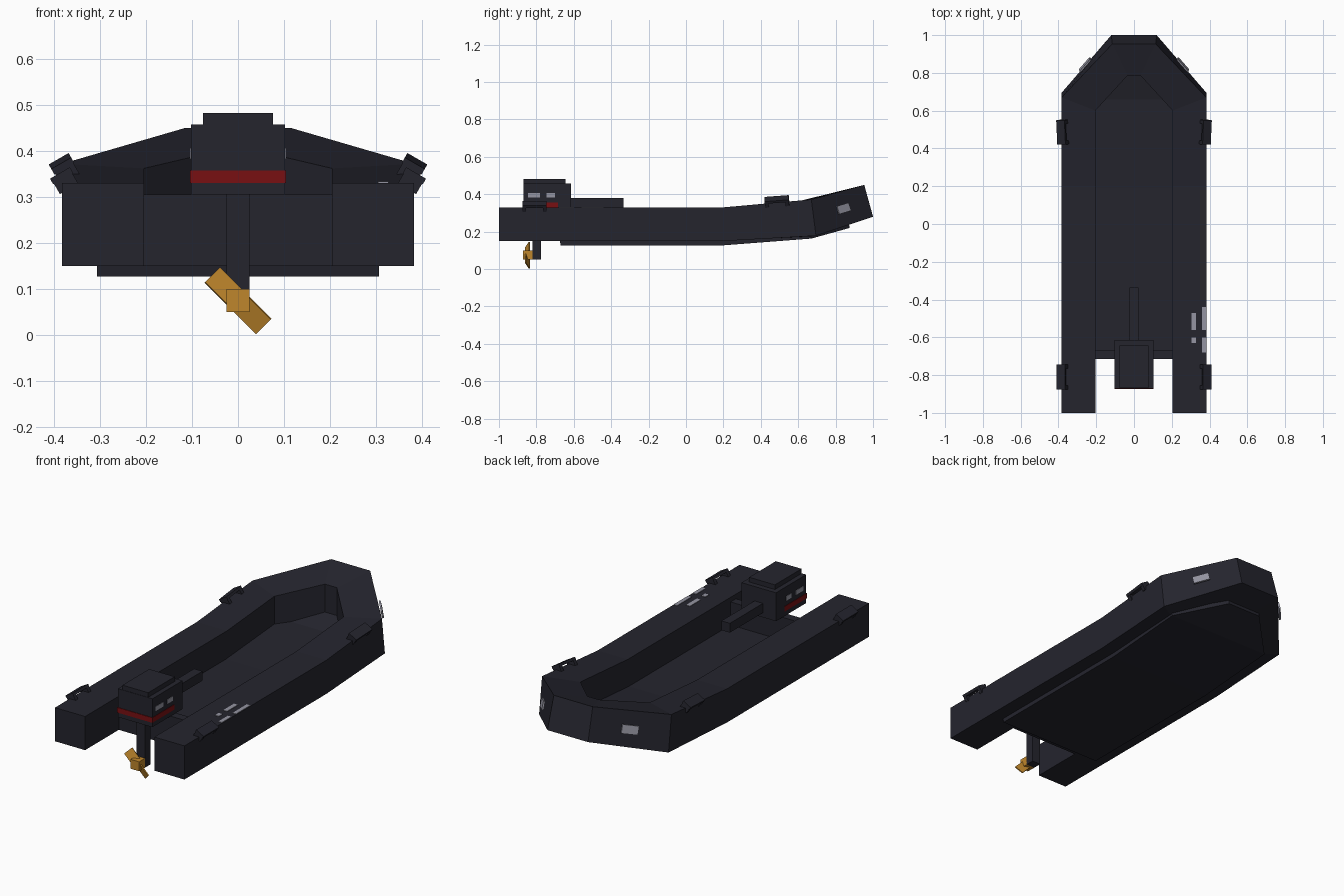
import bpy, bmesh, math
from mathutils import Matrix, Vector, Euler

if "Cube" in bpy.data.objects:
    bpy.data.objects.remove(bpy.data.objects["Cube"])


def material(name, rgb):
    m = bpy.data.materials.new(name)
    m.diffuse_color = (*rgb, 1)
    m.use_nodes = True
    m.node_tree.nodes["Principled BSDF"].inputs["Base Color"].default_value = m.diffuse_color
    return m


DARK = material("dark_navy", (0.018, 0.018, 0.027))
RED = material("deep_red", (0.19, 0.005, 0.006))
BRASS = material("brass", (0.52, 0.24, 0.025))
GREY = material("light_grey", (0.30, 0.30, 0.36))


def finish(name, bm, mat):
    bmesh.ops.recalc_face_normals(bm, faces=bm.faces)
    me = bpy.data.meshes.new(name)
    bm.to_mesh(me)
    bm.free()
    ob = bpy.data.objects.new(name, me)
    me.materials.append(mat)
    bpy.context.collection.objects.link(ob)
    return ob


def box(name, lo, hi, mat):
    lo, hi = Vector(lo), Vector(hi)
    bm = bmesh.new()
    bmesh.ops.create_cube(bm, size=1, matrix=Matrix.Translation((lo + hi) / 2)
                          @ Matrix.Diagonal((*(hi - lo), 1)))
    return finish(name, bm, mat)


def turned_box(name, centre, size, frame, mat):
    bm = bmesh.new()
    bmesh.ops.create_cube(bm, size=1, matrix=Matrix.Translation(centre)
                          @ frame.to_4x4() @ Matrix.Diagonal((*size, 1)))
    return finish(name, bm, mat)


def loft(name, sections, mat):
    """Skin a row of equal-length closed sections and cap both ends."""
    bm = bmesh.new()
    rings = [[bm.verts.new(p) for p in s] for s in sections]
    n = len(rings[0])
    for a, b in zip(rings, rings[1:]):
        for i in range(n):
            j = (i + 1) % n
            bm.faces.new((a[i], a[j], b[j], b[i]))
    bm.faces.new(rings[0])
    bm.faces.new(rings[-1])
    return finish(name, bm, mat)


# Inflatable tube: outer top, inner top, inner bottom, outer bottom per station
half = [
    [(.383, -1, .33), (.205, -1, .33), (.205, -1, .15), (.383, -1, .15)],
    [(.383, .2, .33), (.205, .2, .33), (.205, .2, .15), (.383, .2, .15)],
    [(.383, .67, .372), (.205, .6, .362), (.205, .6, .17), (.383, .695, .178)],
    [(.115, .953, .45), (.035, .785, .402), (.035, .785, .21), (.12, 1, .28)],
]
other = [[(-x, y, z) for x, y, z in s] for s in reversed(half)]
loft("inflatable_tube", half + other, DARK)

# Hull floor, rising towards a narrowed bow
floor = [(-.67, .307, .127), (.2, .307, .127), (.67, .307, .163), (.875, .1, .22)]
loft("hull_floor", [[(-w, y, z), (w, y, z), (w, y - .01, z + .055), (-w, y - .01, z + .055)]
                    for y, w, z in floor], DARK)
box("transom", (-.207, -.715, .15), (.207, -.67, .305), DARK)

# Outboard motor
box("motor_housing", (-.102, -.87, .305), (.102, -.615, .457), DARK)
box("motor_cap", (-.076, -.868, .457), (.076, -.643, .482), DARK)
box("motor_red_band", (-.104, -.873, .33), (.104, -.685, .357), RED)
box("tiller", (-.025, -.62, .33), (.025, -.335, .38), DARK)
box("motor_shaft", (-.025, -.822, .05), (.025, -.775, .31), DARK)

# Propeller
box("propeller_hub", (-.025, -.872, .05), (.025, -.82, .1), BRASS)
for side, label in ((-1, "left"), (1, "right")):
    lean = Matrix.Rotation(math.radians(45), 3, 'Y')
    twist = Matrix.Rotation(side * math.radians(25), 3, 'X')
    centre = Vector((0, -.848, .074)) + lean @ Vector((side * .042, 0, 0))
    turned_box(label + "_propeller_blade", centre, (.074, .006, .05), lean @ twist, BRASS)

for s, label in ((-1, "left"), (1, "right")):
    # Grab handles on the outer top edges
    for y, z, pitch, place in ((.485, .372, 5, "front"), (-.81, .346, 0, "rear")):
        frame = Euler((math.radians(pitch), s * math.radians(30), 0)).to_matrix()
        c = Vector((s * .384, y, z))
        name = f"{label}_{place}_handle"
        turned_box(name + "_bar", c, (.05, .13, .014), frame, DARK)
        for e in (-1, 1):
            turned_box(name + "_leg", c + frame @ Vector((0, e * .055, -.017)),
                       (.046, .02, .032), frame, DARK)
    # Grey marks on the motor sides
    for y0, y1 in ((-.845, -.78), (-.745, -.7)):
        x0, x1 = sorted((s * .1, s * .104))
        box(label + "_motor_mark", (x0, y0, .382), (x1, y1, .406), GREY)
    # Grey patch on each angled bow face
    along = Vector((-s * .263, .3, .09)).normalized()
    up = Vector((-s * .02, -.035, .18))
    up = (up - along * up.dot(along)).normalized()
    out = along.cross(up)
    frame = Matrix((along, up, out)).transposed()
    if out.y < 0:
        out = -out
    turned_box(label + "_bow_patch", Vector((s * .253, .838, .322)) + out * .008,
               (.085, .045, .009), frame, GREY)

# Small grey marks on top of the right tube
for x0, x1, y0, y1 in ((.305, .328, -.56, -.47), (.305, .328, -.63, -.6),
                       (.36, .381, -.56, -.44), (.36, .381, -.68, -.6)):
    box("tube_mark", (x0, y0, .328), (x1, y1, .333), GREY)
